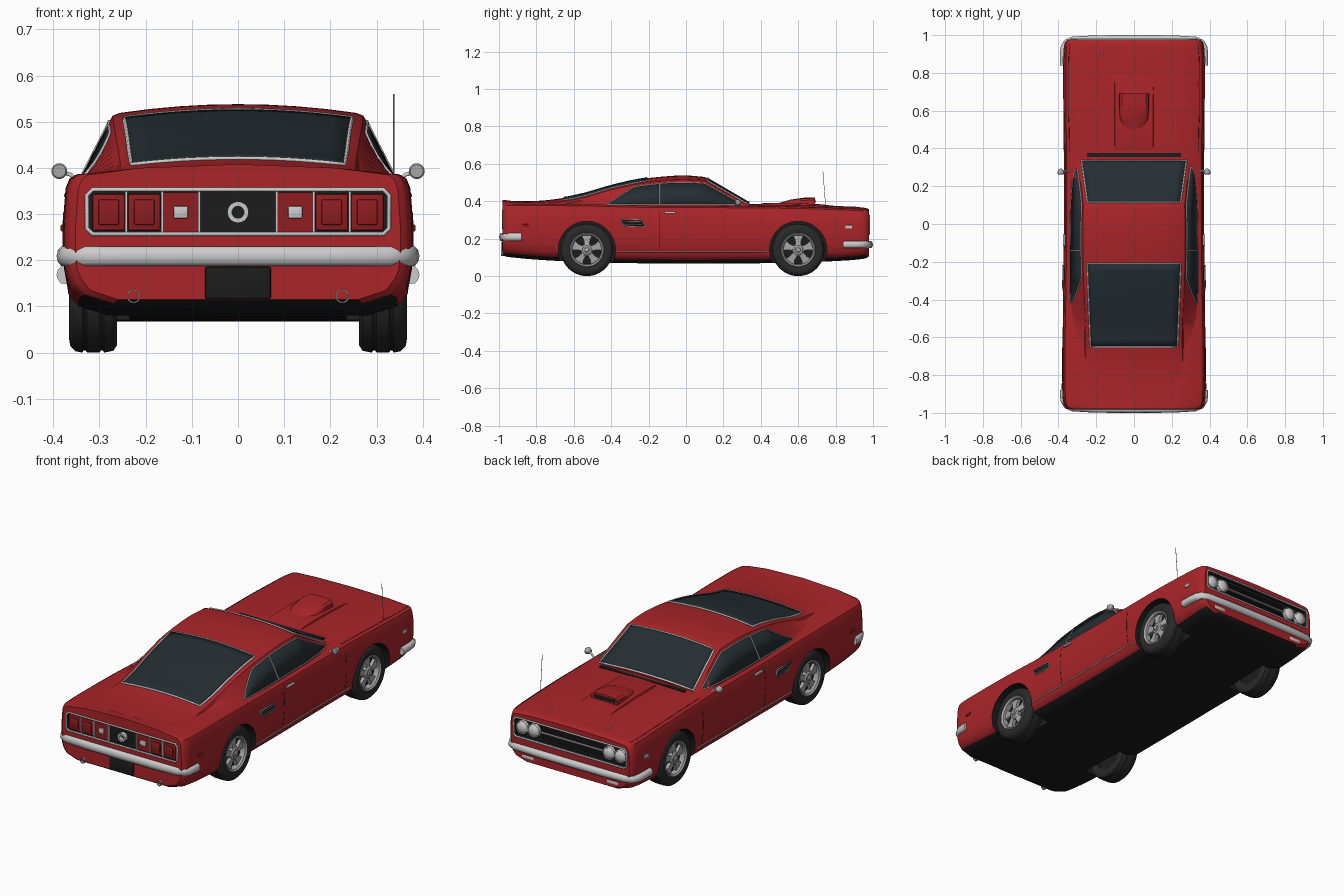
import bpy, bmesh
from math import sin, cos, pi, radians, hypot
from mathutils import Matrix, Vector

if "Cube" in bpy.data.objects:
    bpy.data.objects.remove(bpy.data.objects["Cube"])

def mat(name, c):
    m = bpy.data.materials.new(name)
    m.diffuse_color = (*c, 1)
    m.use_nodes = True
    m.node_tree.nodes["Principled BSDF"].inputs["Base Color"].default_value = m.diffuse_color
    return m
RED, GLASS = mat("red_paint", (.40, .018, .022)), mat("dark_glass", (.018, .027, .032))
CHROME, BLACK = mat("chrome", (.62, .62, .62)), mat("black", (.012, .012, .012))
LAMP, RUBBER = mat("red_lens", (.28, .012, .015)), mat("rubber", (.022, .022, .022))
STEEL = mat("steel", (.38, .38, .38))

def add(name, bm, m, mirror=False, angle=35):
    bmesh.ops.recalc_face_normals(bm, faces=bm.faces)
    me = bpy.data.meshes.new(name)
    bm.to_mesh(me); bm.free()
    me.materials.append(m)
    me.shade_smooth(); me.set_sharp_from_angle(angle=radians(angle))
    o = bpy.data.objects.new(name, me)
    bpy.context.collection.objects.link(o)
    if mirror:
        o.modifiers.new("mirror", 'MIRROR').use_mirror_merge = False
    return o

def loft(name, rings, m, closed=False, **k):
    bm = bmesh.new()
    vs = [[bm.verts.new(p) for p in r] for r in rings]
    n = len(vs[0])
    for a, b in zip(vs, vs[1:] + vs[:1] if closed else vs[1:]):
        for i in range(n):
            bm.faces.new((a[i], a[(i+1) % n], b[(i+1) % n], b[i]))
    if not closed:
        bm.faces.new(vs[0]); bm.faces.new(vs[-1])
    return add(name, bm, m, **k)

def sheet(name, rows, m, **k):
    bm = bmesh.new()
    vs = [[bm.verts.new(p) for p in r] for r in rows]
    for a, b in zip(vs, vs[1:]):
        for i in range(len(a)-1):
            bm.faces.new((a[i], a[i+1], b[i+1], b[i]))
    o = add(name, bm, m, **k)
    s = o.modifiers.new("thickness", 'SOLIDIFY'); s.thickness = .005; s.offset = 0
    return o

def box(name, loc, size, m, bevel=0, **k):
    bm = bmesh.new()
    bmesh.ops.create_cube(bm, size=1, matrix=Matrix.Translation(loc) @ Matrix.Diagonal((*size, 1)))
    if bevel:
        bmesh.ops.bevel(bm, geom=bm.edges[:], offset=bevel, segments=2, affect='EDGES', profile=.5)
    return add(name, bm, m, **k)

def lathe(name, prof, at, axis, m, seg=40, closed=False, **k):
    # profile of (position along axis, radius)
    x, y, z = at
    rings = []
    for d, r in prof:
        ring = []
        for i in range(seg):
            c, s = r*cos(2*pi*i/seg), r*sin(2*pi*i/seg)
            ring.append((x+d, y+c, z+s) if axis == 'x' else (x+c, y+d, z+s))
        rings.append(ring)
    return loft(name, rings, m, closed, **k)

def wire(name, pts, r, m, cyclic=False, both=False):
    for s in ((1, -1) if both else (1,)):
        cu = bpy.data.curves.new(name, 'CURVE')
        cu.dimensions = '3D'; cu.bevel_depth = r; cu.bevel_resolution = 1; cu.use_fill_caps = True
        sp = cu.splines.new('POLY')
        sp.points.add(len(pts)-1); sp.use_cyclic_u = cyclic
        for p, q in zip(sp.points, pts):
            p.co = (s*q[0], q[1], q[2], 1)
        cu.materials.append(m)
        bpy.context.collection.objects.link(bpy.data.objects.new(name, cu))

def spline(T, y):
    # smooth interpolation of table rows keyed by y
    y = min(max(y, T[0][0]), T[-1][0])
    i = next(i for i in range(len(T)-1) if y <= T[i+1][0])
    a, b = T[i], T[i+1]
    p, q = T[max(i-1, 0)], T[min(i+2, len(T)-1)]
    h = b[0]-a[0]; t = (y-a[0])/h
    return [(2*t**3-3*t*t+1)*a[j] + (t**3-2*t*t+t)*h*(b[j]-p[j])/(b[0]-p[0])
            + (3*t*t-2*t**3)*b[j] + (t**3-t*t)*h*(q[j]-a[j])/(q[0]-a[0]) for j in range(1, len(a))]

def stations(ys, n=4):
    return [a+(b-a)*k/n for a, b in zip(ys, ys[1:]) for k in range(n)] + [ys[-1]]

def full(half, y):
    return [(x, y, z) for x, z in half] + [(-x, y, z) for x, z in half[-2:0:-1]]

# lower body: y, half width, bottom, shoulder, centre height
BODY = [(-.98, .352, .115, .385, .408), (-.965, .368, .105, .386, .406), (-.93, .377, .10, .386, .402),
        (-.8, .38, .088, .386, .396), (-.55, .379, .075, .384, .39), (-.2, .373, .068, .376, .38),
        (.3, .371, .068, .374, .384), (.6, .375, .072, .37, .384), (.85, .375, .083, .362, .373),
        (.93, .372, .09, .358, .368), (.962, .364, .096, .354, .364), (.978, .35, .105, .346, .357)]

def body_half(y):
    w, zb, zs, zc = spline(BODY, y)
    return [(0, zb), (.74*w, zb), (.91*w, zb+.02), (.965*w, zb+.045), (.99*w, .18), (w, .225), (.998*w, .28),
            (.982*w, zs-.03), (.96*w, zs-.009), (.92*w, zs), (.6*w, zs+.65*(zc-zs)), (0, zc)]

def side_x(y, z):
    h = body_half(y)[1:9]
    for (x0, z0), (x1, z1) in zip(h, h[1:]):
        if z0 <= z <= z1 and z1 > z0:
            return x0 + (x1-x0)*(z-z0)/(z1-z0)
    return h[-1][0]

body = loft("body", [full(body_half(y), y) for y in stations([r[0] for r in BODY])], RED)
body.data.materials.append(BLACK)

# cut wheel arches, tail panel and grille opening
AXLES = (-.53, .60)
cutters = [lathe("arch_cutter", [(.235*s, .153), (.45*s, .153)], (0, y, .14), 'x', BLACK, 48)
           for y in AXLES for s in (1, -1)]
cutters += [box("tail_cutter", (0, -.99, .305), (.645, .05, .092), BLACK),
            box("grille_cutter", (0, .985, .275), (.655, .06, .10), BLACK)]
for c in cutters:
    b = body.modifiers.new("cut", 'BOOLEAN')
    b.operation = 'DIFFERENCE'; b.solver = 'EXACT'; b.material_mode = 'TRANSFER'; b.object = c
bpy.context.view_layer.update()
me = bpy.data.meshes.new_from_object(body.evaluated_get(bpy.context.evaluated_depsgraph_get()))
body.modifiers.clear(); body.data = me
me.shade_smooth(); me.set_sharp_from_angle(angle=radians(35))
for p in me.polygons:                      # dark underside
    if p.normal.z < -.75 and p.center.z < .125:
        p.material_index = 1
for c in cutters:
    bpy.data.objects.remove(c)

# cabin: y, base half width, roof half width, roof edge height, centre height
CABIN = [(-.93, .335, .27, .386, .402), (-.8, .34, .262, .388, .402), (-.68, .342, .255, .396, .414),
         (-.55, .344, .255, .42, .44), (-.4, .346, .262, .463, .483), (-.25, .344, .268, .495, .517),
         (-.1, .341, .27, .512, .534), (0, .34, .27, .515, .538), (.1, .338, .267, .51, .53)]
COWL = (.325, .292, .374, .39)

def cabin(y):
    if y <= .1:
        return spline(CABIN, y)
    t = (y-.1)/.24
    return [a+(b-a)*t for a, b in zip(CABIN[-1][1:], COWL)]

def roof_z(x, y):
    _, tw, te, tc = cabin(y)
    return tc - (tc-te-.004)*(x/(tw-.014))**2

def wall_x(y, z):
    bw, tw, te, _ = cabin(y)
    return bw + (tw+.007-bw)*(z-.37)/max(te-.012-.37, .004)

def cabin_half(y):
    bw, tw, te, _ = cabin(y)
    return [(0, .33), (bw, .33), (bw, .37), (tw+.007, max(te-.012, .374)), (tw+.001, te-.002)] + \
           [(f*(tw-.014), roof_z(f*(tw-.014), y)) for f in (1, .75, .5, .25, 0)]

ys = stations([r[0] for r in CABIN]) + [.16, .22, .28, .34]
loft("cabin", [full(cabin_half(y), y) for y in ys], RED, angle=30)

# windscreen and rear window with bright surrounds
for name, y0, y1, w0, w1 in (("rear_window", -.65, -.21, .23, .247), ("windscreen", .115, .335, .246, .277)):
    rows = []
    for k in range(13):
        t = k/12; y = y0+(y1-y0)*t; w = w0+(w1-w0)*t
        rows.append([(w*(i/6-1), y, roof_z(w*(i/6-1), y)+.002) for i in range(13)])
    sheet(name, rows, GLASS)
    wire(name+"_trim", rows[0]+[r[-1] for r in rows[1:-1]]+rows[-1][::-1]+[r[0] for r in rows[-2:0:-1]], .005, CHROME, True)

# side windows
def win_top(y):
    return min(cabin(y)[2]-.015, .384+(y+.42)*.64)
lo, hi = [], []
for k in range(37):
    y = -.415 + .715*k/36
    for row, z in ((lo, .382), (hi, max(win_top(y), .383))):
        row.append((wall_x(y, z)+.001, y, z))
sheet("side_window", [lo, hi], GLASS, mirror=True)
wire("side_window_trim", lo+hi[::-1], .0035, CHROME, True, True)
wire("window_divider", [(wall_x(-.14, z)+.003, -.14, z) for z in (.382, win_top(-.14))], .004, CHROME, both=True)

# wheels
TYRE = [(.27, .088), (.262, .105), (.262, .124), (.27, .136), (.29, .14), (.293, .135), (.297, .135), (.30, .14),
        (.327, .14), (.33, .135), (.334, .135), (.337, .14), (.352, .137), (.363, .126), (.366, .11), (.36, .09)]
for y in AXLES:
    at = (0, y, .14)
    lathe("tyre", TYRE, at, 'x', RUBBER, 48, True, mirror=True)
    lathe("rim_lip", [(.30, .092), (.36, .092), (.364, .088), (.358, .08), (.33, .076), (.30, .076)], at, 'x', STEEL, 48, True, mirror=True)
    lathe("wheel_dish", [(.275, .09), (.332, .082)], at, 'x', BLACK, mirror=True)
    lathe("hub_cap", [(.33, .034), (.352, .032), (.358, .024), (.358, .014), (.364, .012), (.366, .006)], at, 'x', STEEL, 24, mirror=True)
    for k in range(5):
        bm = bmesh.new()
        R = Matrix.Translation(at) @ Matrix.Rotation(2*pi*k/5, 4, 'X')
        vs = [[bm.verts.new(R @ Vector((x, s*w, r))) for s in (-1, 1) for x in (.33, d)]
              for r, w, d in ((.02, .012, .353), (.055, .017, .348), (.08, .03, .346))]
        for a, b in zip(vs, vs[1:]):
            for i, j in ((0, 1), (1, 3), (3, 2), (2, 0)):
                bm.faces.new((a[i], a[j], b[j], b[i]))
        add("wheel_spoke", bm, STEEL, mirror=True)

# wrap-around bumpers
def bumper(name, f, end, z0, z1):
    half = [(0, .984), (.2, .983), (.325, .976), (.358, .962), (.373, .935), (.377, .90), (.377, end)]
    path = [(-x, y*f) for x, y in half[:0:-1]] + [(x, y*f) for x, y in half]
    rings = []
    for i, (x, y) in enumerate(path):
        a, b = path[max(i-1, 0)], path[min(i+1, len(path)-1)]
        dx, dy = b[0]-a[0], b[1]-a[1]; L = hypot(dx, dy)
        nx, ny = -dy/L*f, dx/L*f
        rings.append([(x+nx*d, y+ny*d, z) for d, z in ((-.012, z0), (.006, z0), (.013, z0+.008), (.016, (z0+z1)/2),
                                                     (.013, z1-.008), (.006, z1), (-.012, z1))])
    loft(name, rings, CHROME, angle=50)
bumper("rear_bumper", -1, .88, .188, .23)
bumper("front_bumper", 1, .84, .15, .187)

def frame(name, y, w, z0, z1, r, c=.012):
    wire(name, [(s*a, y, b) for s, a, b in ((-1, w-c, z0), (1, w-c, z0), (1, w, z0+c), (1, w, z1-c),
         (1, w-c, z1), (-1, w-c, z1), (-1, w, z1-c), (-1, w, z0+c))], r, CHROME, True)

# tail panel
frame("tail_frame", -.98, .327, .257, .353, .005)
for x, n in ((.28, "outer"), (.203, "inner")):
    box(n+"_tail_lamp", (x, -.968, .304), (.07, .02, .08), LAMP, .004, mirror=True)
    box(n+"_tail_lens", (x, -.976, .304), (.045, .014, .055), LAMP, .004, mirror=True)
for x in (.242, .164, .084):
    box("lamp_divider", (x, -.973, .305), (.005, .018, .09), CHROME, mirror=True)
box("side_tail_panel", (.124, -.967, .304), (.075, .014, .085), LAMP, mirror=True)
box("reverse_lamp", (.124, -.975, .304), (.032, .014, .028), CHROME, .004, mirror=True)
lathe("filler_ring", [(-.985, .023), (-.96, .023), (-.96, .013), (-.985, .013)], (0, 0, .304), 'y', CHROME, 32, True)
box("plate_panel", (0, -.98, .151), (.142, .012, .07), BLACK, .004)
lathe("exhaust_tip", [(-.99, .015), (-.90, .015), (-.90, .012), (-.99, .012)], (.226, 0, .122), 'y', STEEL, 24, True, mirror=True)

# grille and headlamps
frame("grille_frame", .978, .332, .224, .326, .005)
for z in (.245, .26, .29, .305):
    box("grille_bar", (0, .96, z), (.36, .008, .004), RUBBER)
box("grille_trim", (0, .963, .275), (.37, .01, .005), CHROME)
for x in (.222, .29):
    lathe("headlamp", [(.95, .035), (.972, .035), (.976, .031), (.973, .029), (.98, .02), (.983, .008)], (x, 0, .275), 'y', CHROME, 32, mirror=True)
box("indicator", (.25, .972, .128), (.07, .014, .018), CHROME, .004, mirror=True)

# hood bulge, scoop and cowl vent
loft("hood_bulge", [full([(0, .35), (.115, .35), (.1, z), (0, z+.002)], y)
     for y, z in ((.37, .378), (.42, .389), (.58, .391), (.72, .382), (.84, .368))], RED)
loft("hood_scoop", [full([(0, .37), (w, .37), (w-.004, z-.01), (w-.016, z), (0, z+.004)], y)
     for y, w, z in ((.5, .055, .388), (.56, .078, .405), (.63, .081, .415), (.69, .08, .417))], RED)
box("scoop_mouth", (0, .69, .4), (.125, .004, .018), BLACK)
box("cowl_vent", (0, .366, .382), (.5, .02, .006), BLACK)

# door mirrors and aerial
lathe("mirror", [(.263, .014), (.266, .017), (.276, .017), (.288, .012), (.294, .004)], (.387, 0, .393), 'y', STEEL, 24, mirror=True)
wire("mirror_stalk", [(.345, .28, .37), (.362, .28, .385), (.385, .279, .392)], .005, CHROME, both=True)
wire("aerial", [(.337, .748, .355), (.337, .732, .56)], .0015, STEEL)
lathe("hood_pin", [(.895, .005), (.905, .005)], (.17, 0, .369), 'y', CHROME, 12, mirror=True)

# side details: vent, handle, markers, sill trim and seams
def on_side(pts, d=.001):
    return [(side_x(y, z)+d, y, z) for y, z in pts]
V = [(-.35, .303), (-.33, .268), (-.22, .264), (-.235, .30)]
sheet("side_vent", [on_side(V[:2]), on_side([V[3], V[2]])], BLACK, mirror=True)
wire("vent_frame", on_side(V, .003), .003, CHROME, True, True)
for z in (.277, .291):
    wire("vent_louvre", on_side([(-.335, z), (-.235, z-.001)], .003), .002, STEEL, both=True)
box("door_handle", (side_x(-.085, .34)+.005, -.085, .34), (.012, .062, .01), CHROME, .003, mirror=True)
box("rear_marker", (side_x(-.86, .27), -.86, .27), (.01, .035, .015), LAMP, .003, mirror=True)
box("front_marker", (side_x(.87, .265), .87, .263), (.01, .035, .018), CHROME, .003, mirror=True)
wire("sill_trim", on_side([(-.37+.02*k, .13) for k in range(41)]), .003, CHROME, both=True)
wire("door_front_seam", on_side([(.385, z/100) for z in range(14, 36, 3)], 0), .0012, BLACK, both=True)
wire("door_rear_seam", on_side([(-.14, z/100) for z in range(14, 36, 3)], 0), .0012, BLACK, both=True)
wire("hood_seam", [(.92*spline(BODY, y)[0], y, spline(BODY, y)[2]) for y in (.38, .5, .6, .7, .8, .9, .95)], .0012, BLACK, both=True)
